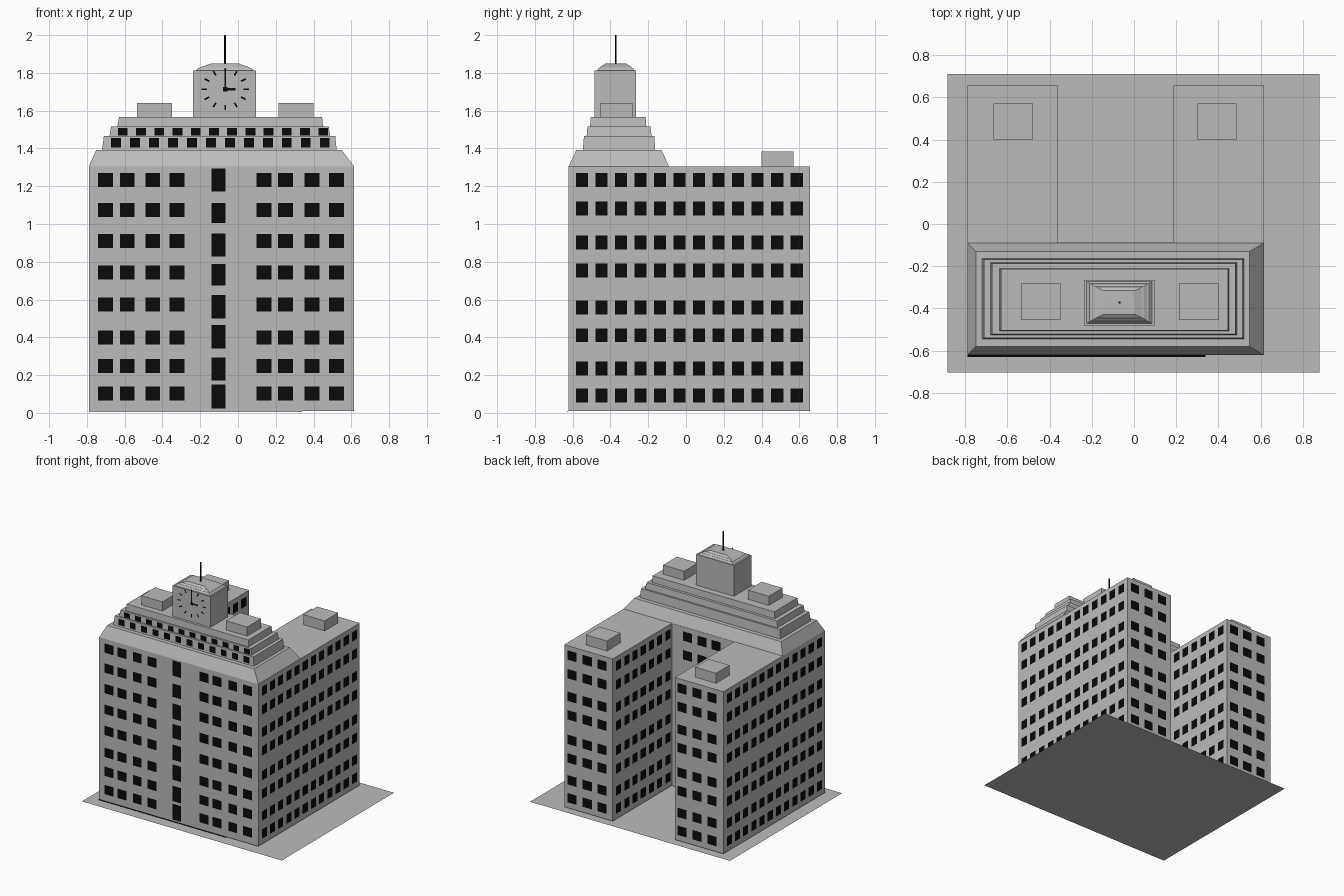
import bpy, bmesh, math
from mathutils import Matrix, Vector

if "Cube" in bpy.data.objects:
    bpy.data.objects.remove(bpy.data.objects["Cube"])


def material(name, value):
    m = bpy.data.materials.new(name)
    m.diffuse_color = (value, value, value, 1)
    m.use_nodes = True
    m.node_tree.nodes["Principled BSDF"].inputs["Base Color"].default_value = m.diffuse_color
    return m


GREY = material("stone grey", 0.5)
BLACK = material("window black", 0.003)


def finish(name, bm, mat, fix_normals=True):
    if fix_normals:
        bmesh.ops.recalc_face_normals(bm, faces=bm.faces)
    me = bpy.data.meshes.new(name)
    bm.to_mesh(me)
    bm.free()
    me.materials.append(mat)
    ob = bpy.data.objects.new(name, me)
    bpy.context.collection.objects.link(ob)
    return ob


def frustum(name, low, high, z0, z1, mat=GREY):
    """Block between two rectangles (x0, x1, y0, y1) at heights z0 and z1."""
    bm = bmesh.new()
    rings = []
    for (x0, x1, y0, y1), z in ((low, z0), (high, z1)):
        rings.append([bm.verts.new((x, y, z)) for x, y in
                      ((x0, y0), (x1, y0), (x1, y1), (x0, y1))])
    a, b = rings
    bm.faces.new(a[::-1])
    bm.faces.new(b)
    for i in range(4):
        j = (i + 1) % 4
        bm.faces.new((a[i], a[j], b[j], b[i]))
    return finish(name, bm, mat)


def box(name, rect, z0, z1, mat=GREY):
    return frustum(name, rect, rect, z0, z1, mat)


def windows(name, side, plane, cols, rows, hw, hh=0.037):
    """Grid of flat panes just proud of a wall; side is the wall's facing."""
    normal = {"front": (0, -1), "back": (0, 1), "left": (-1, 0), "right": (1, 0)}[side]
    n = Vector((*normal, 0))
    u = Vector((-n.y, n.x, 0))          # horizontal direction along the wall
    axis = Vector((abs(u.x), abs(u.y), 0))
    base = Vector((abs(n.x), abs(n.y), 0)) * plane + n * 0.003
    bm = bmesh.new()
    for c in cols:
        for r in rows:
            z, h = r if isinstance(r, tuple) else (r, hh)
            mid = base + axis * c + Vector((0, 0, z))
            bm.faces.new([bm.verts.new(mid + u * (hw * s) + Vector((0, 0, h * t)))
                          for s, t in ((-1, -1), (1, -1), (1, 1), (-1, 1))])
    return finish(name, bm, BLACK, False)


# Ground slab, a single flat sheet
bm = bmesh.new()
bm.faces.new([bm.verts.new((x, y, 0)) for x, y in
              ((-0.885, -0.705), (0.88, -0.705), (0.88, 0.71), (-0.885, 0.71))])
finish("ground_slab", bm, GREY, False)

# U-shaped main block with two rear wings
X0, X1, Y0, Y1, ROOF = -0.79, 0.615, -0.622, 0.657, 1.305
IN0, IN1, COURT = -0.363, 0.187, -0.088
bm = bmesh.new()
base = bm.faces.new([bm.verts.new((x, y, 0.01)) for x, y in
                     ((X0, Y0), (X1, Y0), (X1, Y1), (IN1, Y1), (IN1, COURT),
                      (IN0, COURT), (IN0, Y1), (X0, Y1))])
ext = bmesh.ops.extrude_face_region(bm, geom=[base], use_keep_orig=True)
bmesh.ops.translate(bm, vec=(0, 0, ROOF - 0.01),
                    verts=[v for v in ext["geom"] if isinstance(v, bmesh.types.BMVert)])
finish("main_block", bm, GREY)
box("front_edge_strip", (X0, 0.34, Y0 - 0.008, Y0), 0.008, 0.01, BLACK)

# Sloped roof and stepped tiers
frustum("sloped_roof", (X0, X1, Y0, -0.09), (-0.75, 0.548, -0.58, -0.13), ROOF, 1.393)
frustum("tier_1", (-0.72, 0.522, -0.546, -0.163), (-0.71, 0.515, -0.54, -0.168), 1.393, 1.465)
frustum("tier_2", (-0.68, 0.488, -0.526, -0.182), (-0.672, 0.48, -0.522, -0.188), 1.465, 1.515)
frustum("tier_3", (-0.638, 0.45, -0.508, -0.21), (-0.63, 0.445, -0.504, -0.214), 1.515, 1.567)

# Roof boxes
for side, x in (("left", -0.442), ("right", 0.307)):
    box(f"tier_box_{side}", (x - 0.093, x + 0.093, -0.455, -0.282), 1.567, 1.64)
for side, x in (("left", -0.572), ("right", 0.393)):
    box(f"wing_box_{side}", (x - 0.093, x + 0.093, 0.4, 0.57), ROOF, 1.385)

# Clock tower with stepped cap and mast
CX, CY = -0.07, -0.372
TF = -0.484
box("clock_tower", (-0.238, 0.096, TF, -0.265), 1.567, 1.812)
for i, (w0, w1, d0, d1, z0, z1) in enumerate((
        (0.155, 0.14, 0.1, 0.09, 1.812, 1.826),
        (0.135, 0.115, 0.088, 0.075, 1.826, 1.837),
        (0.108, 0.075, 0.073, 0.056, 1.837, 1.849))):
    frustum(f"tower_cap_{i + 1}", (CX - w0, CX + w0, CY - d0, CY + d0),
            (CX - w1, CX + w1, CY - d1, CY + d1), z0, z1)
bm = bmesh.new()
bmesh.ops.create_cone(bm, cap_ends=True, segments=8, radius1=0.005, radius2=0.005, depth=0.155,
                      matrix=Matrix.Translation((-0.068, CY, 1.9225)))
finish("mast", bm, BLACK)

# Clock face marks and hands (three o'clock)
bm = bmesh.new()
CZ = 1.714


def bar(p, q, w):
    p, q = Vector(p), Vector(q)
    d = (q - p).normalized() * w
    s = Vector((-d.y, d.x))
    bm.faces.new([bm.verts.new((-0.068 + v.x, TF - 0.004, CZ + v.y))
                  for v in (p - s, q - s, q + s, p + s)])


for k in range(12):
    a = k * math.pi / 6
    c, s = math.cos(a), math.sin(a)
    bar((0.097 * c, 0.083 * s), (0.126 * c, 0.11 * s), 0.0045)
bar((0, 0), (0, 0.085), 0.004)
bar((0, 0), (0.055, 0), 0.006)
bar((-0.012, 0), (0.012, 0), 0.012)
finish("clock_marks_and_hands", bm, BLACK, False)

# Front windows and tall central bay
FRONT_ROWS = [1.232, 1.073, 0.909, 0.744, 0.575, 0.40, 0.249, 0.103]
windows("front_windows", "front", Y0,
        [-0.701, -0.587, -0.452, -0.323, 0.138, 0.251, 0.392, 0.521], FRONT_ROWS, 0.039)
windows("front_centre_windows", "front", Y0, [-0.103],
        [(1.234, 0.061), (1.057, 0.053), (0.89, 0.061), (0.731, 0.056),
         (0.562, 0.061), (0.403, 0.061), (0.233, 0.061), (0.087, 0.063)], 0.037)

# Side, courtyard and rear windows share paired rows
ROWS = [1.232, 1.083, 0.903, 0.755, 0.559, 0.411, 0.236, 0.093]
SIDE = [-0.551 + 0.1034 * i for i in range(12)]
windows("right_windows", "right", X1, SIDE, ROWS, 0.032)
windows("left_windows", "left", X0, SIDE, ROWS, 0.032)
windows("court_left_windows", "right", IN0, SIDE[5:], ROWS, 0.032)
windows("court_right_windows", "left", IN1, SIDE[5:], ROWS, 0.032)
windows("court_back_windows", "back", COURT, [-0.205, -0.08, 0.045], ROWS, 0.04)
windows("rear_left_windows", "back", Y1, [-0.69, -0.56, -0.428], ROWS, 0.04)
windows("rear_right_windows", "back", Y1, [0.28, 0.41, 0.545], ROWS, 0.04)

# Tier windows
windows("tier_1_windows", "front", -0.546, [-0.646 + 0.1005 * i for i in range(12)],
        [1.431], 0.026, 0.025)
windows("tier_2_windows", "front", -0.526, [-0.61 + 0.0965 * i for i in range(12)],
        [1.489], 0.026, 0.02)
